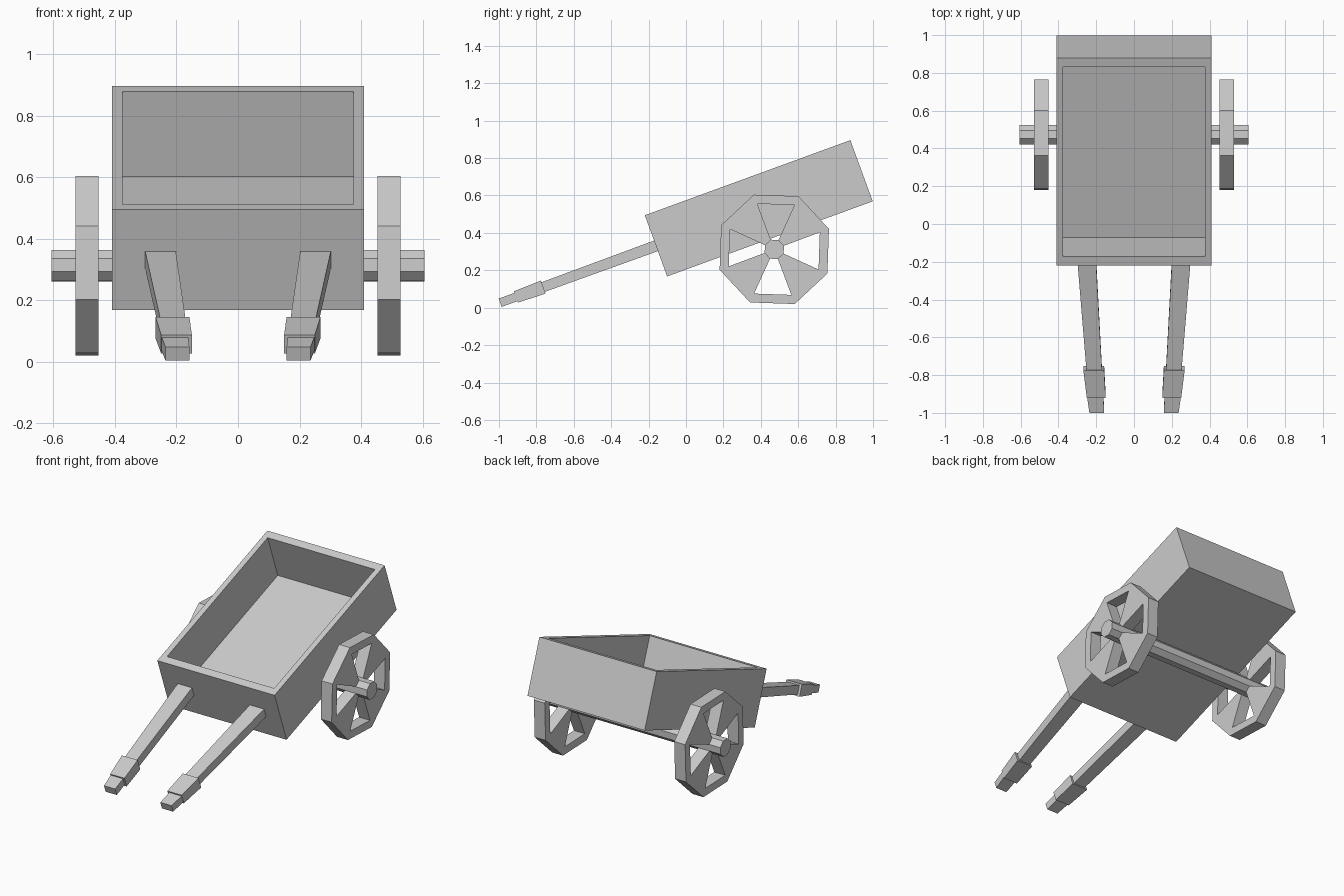
import bpy, bmesh
from math import radians, cos, sin
from mathutils import Matrix

if "Cube" in bpy.data.objects:
    bpy.data.objects.remove(bpy.data.objects["Cube"])

TILT = Matrix.Translation((0, 0.389, 0.5315)) @ Matrix.Rotation(radians(20.07), 4, 'X')
AXLE_Y, AXLE_Z = 0.472, 0.312
PHASE = 20.5


def finish(name, bm, matrix=None, mirror=False):
    bmesh.ops.recalc_face_normals(bm, faces=bm.faces)
    if matrix:
        bm.transform(matrix)
    mesh = bpy.data.meshes.new(name)
    bm.to_mesh(mesh)
    bm.free()
    obj = bpy.data.objects.new(name, mesh)
    bpy.context.collection.objects.link(obj)
    if mirror:
        obj.modifiers.new("Mirror", 'MIRROR').use_mirror_merge = False
    return obj


def loft(name, loops, matrix=None, mirror=False):
    """Skin a row of closed loops and cap both ends."""
    bm = bmesh.new()
    rings = [[bm.verts.new(p) for p in loop] for loop in loops]
    n = len(rings[0])
    for a, b in zip(rings, rings[1:]):
        for i in range(n):
            j = (i + 1) % n
            bm.faces.new((a[i], a[j], b[j], b[i]))
    bm.faces.new(rings[0])
    bm.faces.new(rings[-1])
    return finish(name, bm, matrix, mirror)


def octagon(x, r):
    return [(x, AXLE_Y + r * cos(radians(PHASE + 45 * k)),
             AXLE_Z + r * sin(radians(PHASE + 45 * k))) for k in range(8)]


CORNERS = [(-1, -1), (1, -1), (1, 1), (-1, 1)]

# Open cart bed: outer bottom, outer rim, inner rim, floor
bed = [(0.41, 0.585, -0.174), (0.41, 0.585, 0.174),
       (0.375, 0.535, 0.174), (0.375, 0.535, -0.121)]
loft("cart_bed", [[(a * hx, b * hy, z) for a, b in CORNERS] for hx, hy, z in bed], TILT)

# Handles: distance along, centre x, half width, half height
handle = [(-1.472, 0.197, 0.039, 0.0235), (-1.382, 0.205, 0.043, 0.0235),
          (-1.382, 0.200, 0.050, 0.032), (-1.227, 0.213, 0.055, 0.037),
          (-1.227, 0.211, 0.041, 0.027), (-0.570, 0.253, 0.050, 0.030)]
loft("handles", [[(xc + a * hx, u, b * hz) for a, b in CORNERS]
                 for u, xc, hx, hz in handle], TILT, mirror=True)

# Axle
loft("axle", [octagon(-0.607, 0.055), octagon(0.607, 0.055)])

# Wheels: octagonal rim with four wedge spokes between open sectors
bm = bmesh.new()
hub, inner, outer = [[bm.verts.new(p) for p in octagon(0.453, r)]
                     for r in (0.055, 0.26, 0.312)]
for k in range(8):
    j = (k + 1) % 8
    bm.faces.new((inner[k], inner[j], outer[j], outer[k]))
    if k % 2 == 0:
        bm.faces.new((hub[k], hub[j], inner[j], inner[k]))
ext = bmesh.ops.extrude_face_region(bm, geom=bm.faces[:], use_keep_orig=True)
bmesh.ops.translate(bm, vec=(0.076, 0, 0),
                    verts=[v for v in ext["geom"] if isinstance(v, bmesh.types.BMVert)])
finish("wheels", bm, mirror=True)
